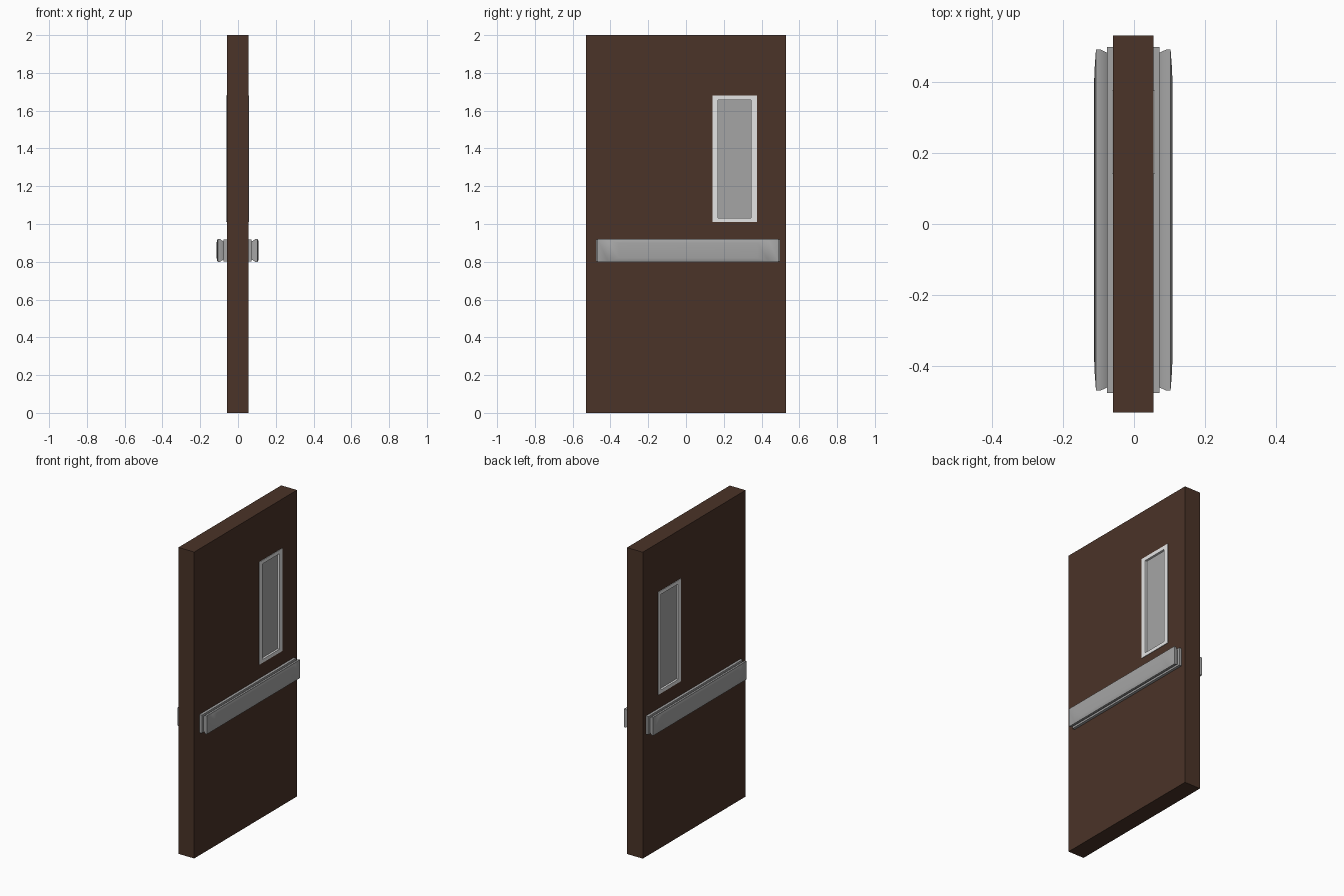
import bpy, bmesh, math

if "Cube" in bpy.data.objects:
    bpy.data.objects.remove(bpy.data.objects["Cube"])


def material(name, rgb):
    m = bpy.data.materials.new(name)
    m.diffuse_color = (*rgb, 1)
    m.use_nodes = True
    m.node_tree.nodes["Principled BSDF"].inputs["Base Color"].default_value = m.diffuse_color
    return m


BROWN = material("dark brown wood", (0.069, 0.033, 0.021))
LIGHT = material("light trim", (0.78, 0.78, 0.78))
GREY = material("grey metal", (0.376, 0.376, 0.376))
CX = -0.002  # x centre of the door slab


def rect(y0, y1, z0, z1):
    return [(y0, z0), (y1, z0), (y1, z1), (y0, z1)]


def loft(name, rings, mat, closed=False):
    """Skin a list of (x, four y-z corners) rings; closed joins last to first."""
    bm = bmesh.new()
    loops = [[bm.verts.new((x, y, z)) for y, z in pts] for x, pts in rings]
    pairs = list(zip(loops, loops[1:]))
    if closed:
        pairs.append((loops[-1], loops[0]))
    else:
        bm.faces.new(loops[0])
        bm.faces.new(loops[-1])
    for a, b in pairs:
        for i in range(4):
            j = (i + 1) % 4
            bm.faces.new((a[i], a[j], b[j], b[i]))
    bmesh.ops.recalc_face_normals(bm, faces=bm.faces)
    mesh = bpy.data.meshes.new(name)
    bm.to_mesh(mesh)
    bm.free()
    mesh.materials.append(mat)
    ob = bpy.data.objects.new(name, mesh)
    bpy.context.collection.objects.link(ob)
    return ob


def frame(name, outer, inner, half, mat):
    """Rectangular slab with a rectangular opening through it."""
    a, b = CX - half, CX + half
    return loft(name, [(a, outer), (b, outer), (b, inner), (a, inner)], mat, True)


# Door slab with window opening, window trim and recessed pane
opening = rect(0.155, 0.36, 1.02, 1.67)
glass = rect(0.17, 0.345, 1.033, 1.656)
frame("door_slab", rect(-0.53, 0.53, 0, 2), opening, 0.057, BROWN)
frame("window_trim", rect(0.14, 0.375, 1.01, 1.68), glass, 0.0605, LIGHT)
loft("window_pane", [(CX - 0.047, glass), (CX + 0.047, glass)], GREY)

# Push bars on both faces: base plate, grooved neck, bowed outer bar
LAYERS = [(0.050, 0.487, 0.059), (0.074, 0.487, 0.059), (0.074, 0.471, 0.047),
          (0.093, 0.480, 0.060), (0.105, 0.480, 0.060), (0.109, 0.425, 0.054),
          (0.111, 0.366, 0.040)]
for side, label in ((-1, "left"), (1, "right")):
    rings = [(CX + side * d, rect(0.011 - hy, 0.011 + hy, 0.86 - hz, 0.86 + hz))
             for d, hy, hz in LAYERS]
    bar = loft("push_bar_" + label, rings, GREY)
    bpy.ops.object.select_all(action='DESELECT')
    bar.select_set(True)
    bpy.context.view_layer.objects.active = bar
    bpy.ops.object.shade_smooth_by_angle(angle=math.radians(35))
